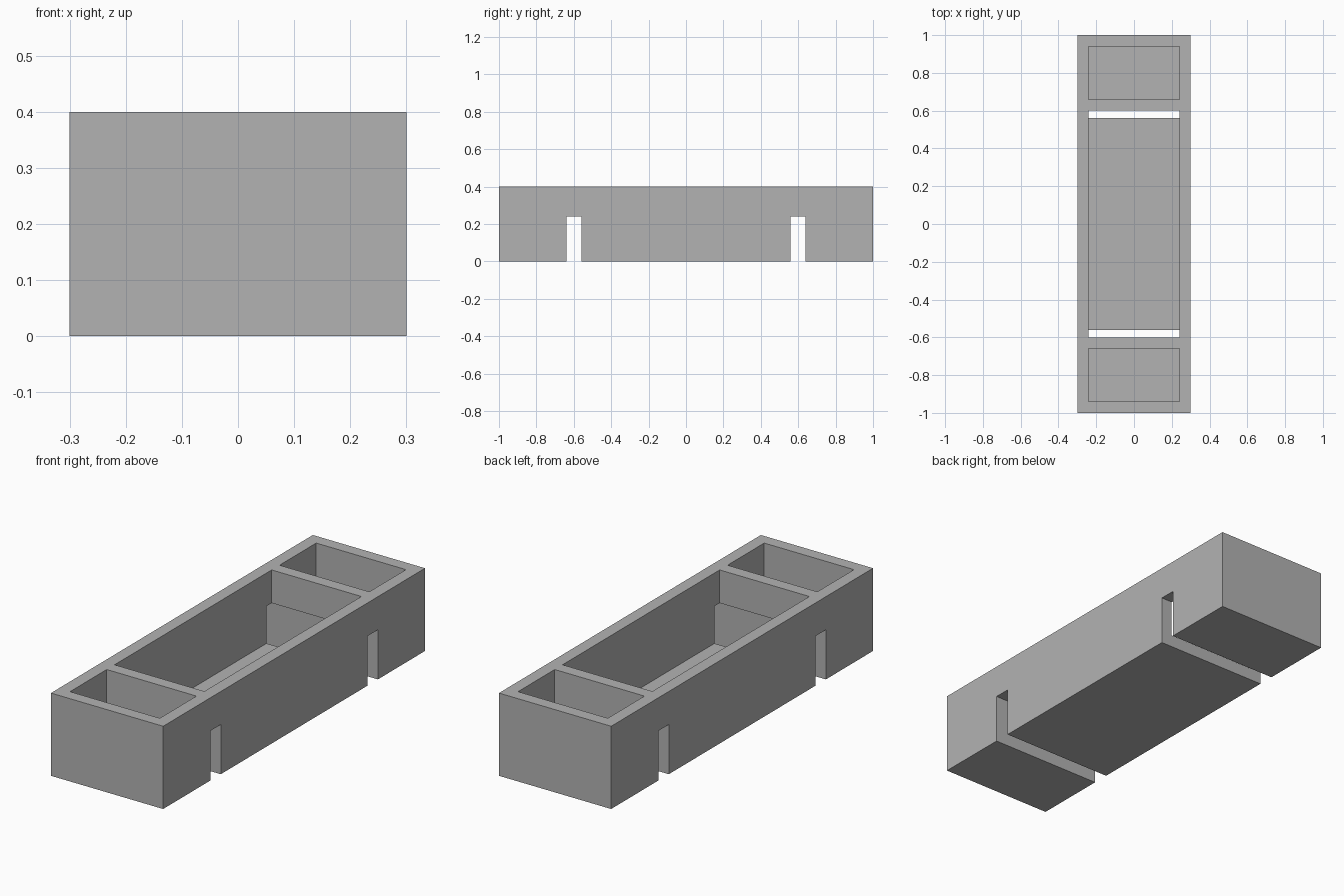
import bpy

cube = bpy.data.objects.get("Cube")
if cube:
    bpy.data.objects.remove(cube, do_unlink=True)

# Single flat colour
GREY = (0.45, 0.45, 0.45, 1)
grey = bpy.data.materials.new("plain grey")
grey.use_nodes = True
grey.diffuse_color = GREY
grey.node_tree.nodes["Principled BSDF"].inputs["Base Color"].default_value = GREY

W, L, H = 0.3, 1.0, 0.4   # half width, half length, height
WALL = 0.06
INNER = W - WALL


def block(name, x, y, z):
    """Box from (min, max) ranges."""
    bpy.ops.mesh.primitive_cube_add(size=1, location=[sum(r) / 2 for r in (x, y, z)])
    ob = bpy.context.object
    ob.name = name
    ob.scale = [r[1] - r[0] for r in (x, y, z)]
    bpy.ops.object.transform_apply(location=True, rotation=False, scale=True)
    ob.data.materials.append(grey)
    return ob


def cut(target, name, x, y, z):
    """Subtract a box from the target and discard the cutter."""
    cutter = block(name, x, y, z)
    cutter.hide_render = True
    mod = target.modifiers.new(name, "BOOLEAN")
    mod.operation = "DIFFERENCE"
    mod.solver = "EXACT"
    mod.object = cutter
    bpy.context.view_layer.objects.active = target
    bpy.ops.object.modifier_apply(modifier=mod.name)
    bpy.data.objects.remove(cutter, do_unlink=True)


tray = block("tray_body", (-W, W), (-L, L), (0, H))

# Long middle compartment
cut(tray, "middle_pocket", (-INNER, INNER), (-0.6, 0.6), (WALL, H + 0.1))

# End compartments and the slots across the underside
for s in (-1, 1):
    cut(tray, "end_pocket", (-INNER, INNER), sorted((s * 0.66, s * 0.94)), (WALL, H + 0.1))
    cut(tray, "cross_slot", (-W - 0.1, W + 0.1), sorted((s * 0.56, s * 0.64)), (-0.1, 0.24))
